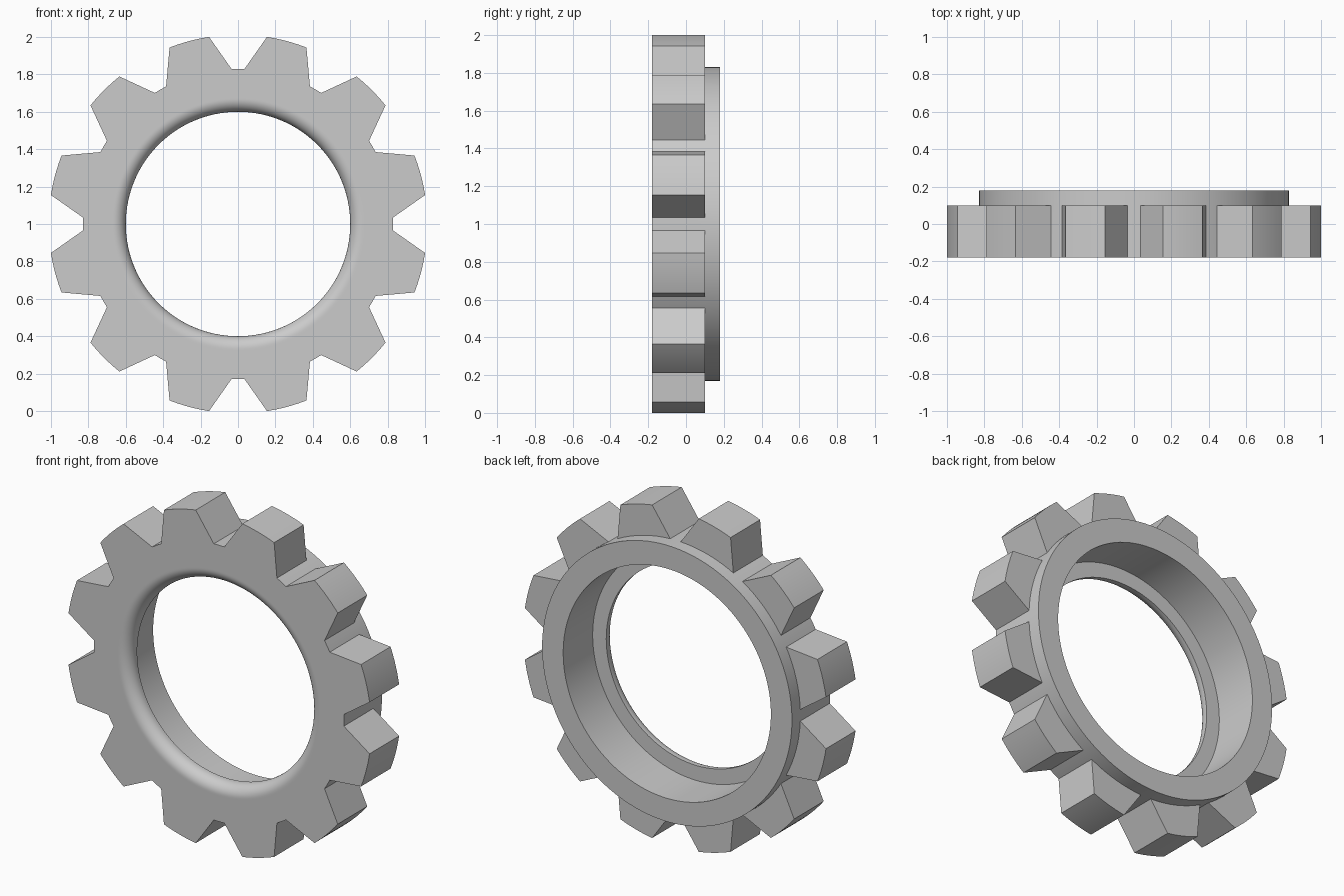
import bpy
import bmesh
from math import sin, cos, pi, radians, atan2, hypot

if "Cube" in bpy.data.objects:
    bpy.data.objects.remove(bpy.data.objects["Cube"], do_unlink=True)

TEETH = 12
TOOTH_STEPS = 8                 # faces across one tooth
PERIOD = TEETH and TOOTH_STEPS + 2
FRONT, TOOTH_BACK, BACK = -0.18, 0.10, 0.18
BORE, COUNTERBORE, ROOT, TIP = 0.60, 0.69, 0.83, 1.012
FILLET, LEDGE = 0.068, -0.10
BASE_HALF, TIP_HALF = radians(12.6), radians(6.2)


def angle_at(k):
    """Angle from the top, with even steps across each tooth and its gap."""
    tooth, step = divmod(k, PERIOD)
    centre = radians(15 + 30 * tooth)
    if step <= TOOTH_STEPS:
        return centre + BASE_HALF * (2 * step / TOOTH_STEPS - 1)
    return centre + radians(15)


def place(radius, angle, y):
    return (radius * sin(angle), y, 1 + radius * cos(angle))


# Ring cross-section: outer wall first, then counterbore, ledge, rounded lip
profile = [(ROOT, FRONT), (ROOT, TOOTH_BACK), (ROOT, BACK),
           (COUNTERBORE, BACK), (COUNTERBORE, LEDGE), (BORE, LEDGE)]
for i in range(13):
    a = pi / 2 * i / 12
    profile.append((BORE + FILLET * (1 - cos(a)), FRONT + FILLET * (1 - sin(a))))
profile.append((BORE + FILLET + 0.008, FRONT))

bm = bmesh.new()
count = TEETH * PERIOD
rings = [[bm.verts.new(place(r, angle_at(k), y)) for r, y in profile]
         for k in range(count)]
tooth_faces = []
for k in range(count):
    a, b = rings[k], rings[(k + 1) % count]
    for i in range(len(profile)):
        j = (i + 1) % len(profile)
        face = bm.faces.new((a[i], a[j], b[j], b[i]))
        if i == 0 and k % PERIOD < TOOTH_STEPS:
            tooth_faces.append(face)

# Teeth: pull the wall patches outward and narrow them toward the tip
result = bmesh.ops.extrude_face_region(bm, geom=tooth_faces)
for v in (g for g in result["geom"] if isinstance(g, bmesh.types.BMVert)):
    angle = atan2(v.co.x, v.co.z - 1) % (2 * pi)
    centre = radians(15 + 30 * int(angle // radians(30)))
    v.co = place(TIP, centre + (angle - centre) * TIP_HALF / BASE_HALF, v.co.y)
leftover = [f for f in tooth_faces if f.is_valid]
if leftover:
    bmesh.ops.delete(bm, geom=leftover, context="FACES_ONLY")
bmesh.ops.recalc_face_normals(bm, faces=bm.faces[:])

mesh = bpy.data.meshes.new("gear_ring")
bm.to_mesh(mesh)
bm.free()
gear = bpy.data.objects.new("gear_ring", mesh)
bpy.context.collection.objects.link(gear)

# Plain grey metal
grey = bpy.data.materials.new("light_grey")
grey.use_nodes = True
colour = (0.6, 0.6, 0.6, 1)
grey.diffuse_color = colour
grey.node_tree.nodes["Principled BSDF"].inputs["Base Color"].default_value = colour
mesh.materials.append(grey)

bpy.ops.object.select_all(action="DESELECT")
gear.select_set(True)
bpy.context.view_layer.objects.active = gear
bpy.ops.object.shade_smooth_by_angle(angle=radians(25))
